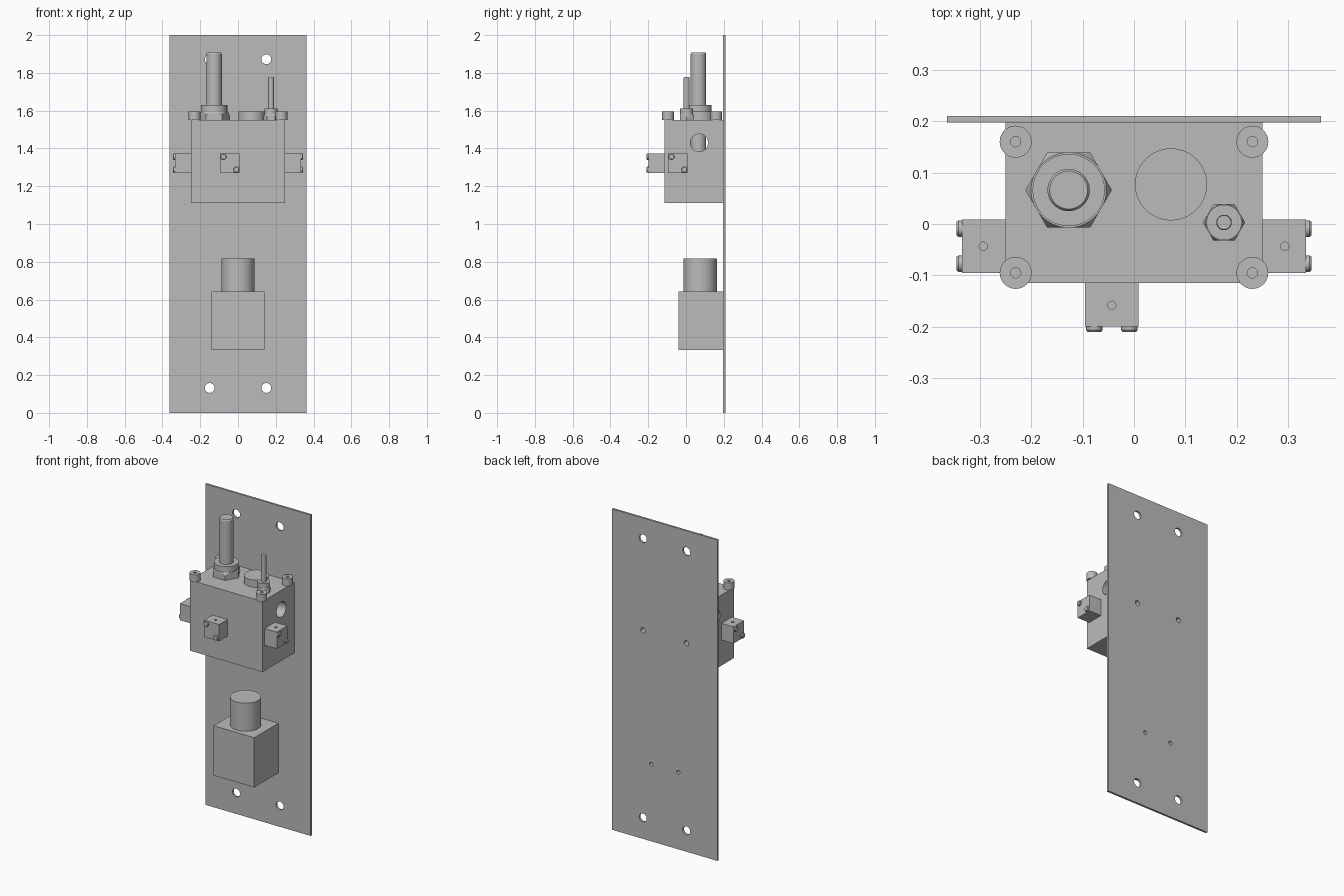
import bpy, bmesh, math
from mathutils import Matrix, Vector

default = bpy.data.objects.get("Cube")
if default:
    bpy.data.objects.remove(default, do_unlink=True)

grey = bpy.data.materials.new("plain_grey")
grey.use_nodes = True
grey.diffuse_color = (0.5, 0.5, 0.5, 1)
grey.node_tree.nodes["Principled BSDF"].inputs["Base Color"].default_value = (0.5, 0.5, 0.5, 1)

AXES = {"x": Vector((1, 0, 0)), "y": Vector((0, 1, 0)), "z": Vector((0, 0, 1))}


def finish(name, bm, smooth=False):
    mesh = bpy.data.meshes.new(name)
    bm.to_mesh(mesh)
    bm.free()
    mesh.materials.append(grey)
    ob = bpy.data.objects.new(name, mesh)
    bpy.context.collection.objects.link(ob)
    if smooth:
        shade(ob)
    return ob


def activate(ob):
    bpy.ops.object.select_all(action="DESELECT")
    ob.select_set(True)
    bpy.context.view_layer.objects.active = ob


def shade(ob):
    activate(ob)
    bpy.ops.object.shade_smooth_by_angle(angle=math.radians(30))


def box(name, low, high):
    low, high = Vector(low), Vector(high)
    bm = bmesh.new()
    bmesh.ops.create_cube(bm, size=1, matrix=Matrix.Translation((low + high) / 2)
                          @ Matrix.Diagonal((*(high - low), 1)))
    return finish(name, bm)


def rod(name, start, length, r, axis="z", r2=None, sides=48, turn=0):
    """Cylinder or cone growing from start along a positive or negative axis."""
    direction = AXES[axis] * length
    bm = bmesh.new()
    bmesh.ops.create_cone(bm, cap_ends=True, segments=sides, radius1=r,
                          radius2=r if r2 is None else r2, depth=abs(length),
                          matrix=Matrix.Translation(Vector(start) + direction / 2)
                          @ direction.to_track_quat("Z", "Y").to_matrix().to_4x4()
                          @ Matrix.Rotation(turn, 4, "Z"))
    return finish(name, bm, sides > 6)


def boolean(ob, tools, operation="DIFFERENCE"):
    for tool in tools:
        mod = ob.modifiers.new("cut", "BOOLEAN")
        mod.operation, mod.solver, mod.object = operation, "EXACT", tool
        activate(ob)
        bpy.ops.object.modifier_apply(modifier=mod.name)
        bpy.data.objects.remove(tool, do_unlink=True)
    shade(ob)


def rear_holes(x, z, r):
    return [rod("hole_cutter", (s * x, 0.14, z), 0.1, r, "y", sides=24) for s in (-1, 1)]


# Back plate with mounting holes and fixing holes
plate = box("back_plate", (-0.363, 0.197, 0), (0.363, 0.21, 2))
boolean(plate, rear_holes(0.15, 0.132, 0.026) + rear_holes(0.15, 1.872, 0.026)
        + rear_holes(0.15, 1.3, 0.016) + rear_holes(0.093, 0.48, 0.012))

# Main block with a cross bore
block = box("main_block", (-0.25, -0.115, 1.11), (0.25, 0.197, 1.55))
boolean(block, [rod("bore_cutter", (-0.4, 0.07, 1.43), 0.8, 0.047, "x")]
        + rear_holes(0.15, 1.3, 0.016))

# Lower block and its cylinder
lower = box("lower_block", (-0.14, -0.04, 0.333), (0.14, 0.197, 0.643))
boolean(lower, rear_holes(0.093, 0.48, 0.012))
rod("lower_cylinder", (0, 0.075, 0.643), 0.175, 0.088, sides=64)

# Corner cap screws
for x in (-0.23, 0.23):
    for y in (-0.095, 0.16):
        head = rod("corner_screw", (x, y, 1.55), 0.045, 0.031)
        boolean(head, [rod("socket_cutter", (x, y, 1.575), 0.05, 0.01, sides=24)])

# Round plug on the top
rod("top_plug", (0.072, 0.077, 1.55), 0.045, 0.07, sides=64)


# Stems with a chamfered hex nut and a round collar
def stem(name, x, y, r, top, hex_r, base, mid, collar_top, bottom):
    nut = rod(name + "_nut", (x, y, base), mid - base, hex_r, sides=6, turn=math.pi / 6)
    boolean(nut, [rod("chamfer_cutter", (x, y, base), mid - base, hex_r * 1.16,
                      r2=hex_r * 0.87, sides=64)], "INTERSECT")
    rod(name + "_collar", (x, y, mid), collar_top - mid, hex_r * 0.835)
    rod(name, (x, y, bottom), top - 0.006 - bottom, r)
    rod(name + "_tip", (x, y, top - 0.006), 0.006, r, r2=r * 0.9)


stem("large_stem", -0.127, 0.066, 0.041, 1.907, 0.084, 1.55, 1.594, 1.63, 1.3)
stem("small_stem", 0.175, 0.003, 0.015, 1.778, 0.041, 1.55, 1.582, 1.612, 1.5)

# Sensor blocks on the front and both sides, each with two diagonal screws
for name, anchor, angle in (("front", (-0.043, -0.115), 0),
                            ("left", (0.25, -0.043), 90),
                            ("right", (-0.25, -0.043), -90)):
    place = (Matrix.Translation((*anchor, 1.322))
             @ Matrix.Rotation(math.radians(angle), 4, "Z"))
    body = box(name + "_sensor", (-0.052, -0.084, -0.052), (0.052, 0, 0.052))
    boolean(body, [rod("pin_cutter", (0, -0.043, 0.02), 0.06, 0.008, sides=24)])
    parts = [body]
    for s in (-1, 1):
        spot = (s * 0.034, -0.084, -s * 0.034)
        parts.append(rod(name + "_sensor_screw", spot, -0.007, 0.016, "y", sides=32))
        spot = (spot[0], -0.091, spot[2])
        parts.append(rod(name + "_sensor_screw_cap", spot, -0.004, 0.016, "y",
                         r2=0.013, sides=32))
    for part in parts:
        part.data.transform(place)
